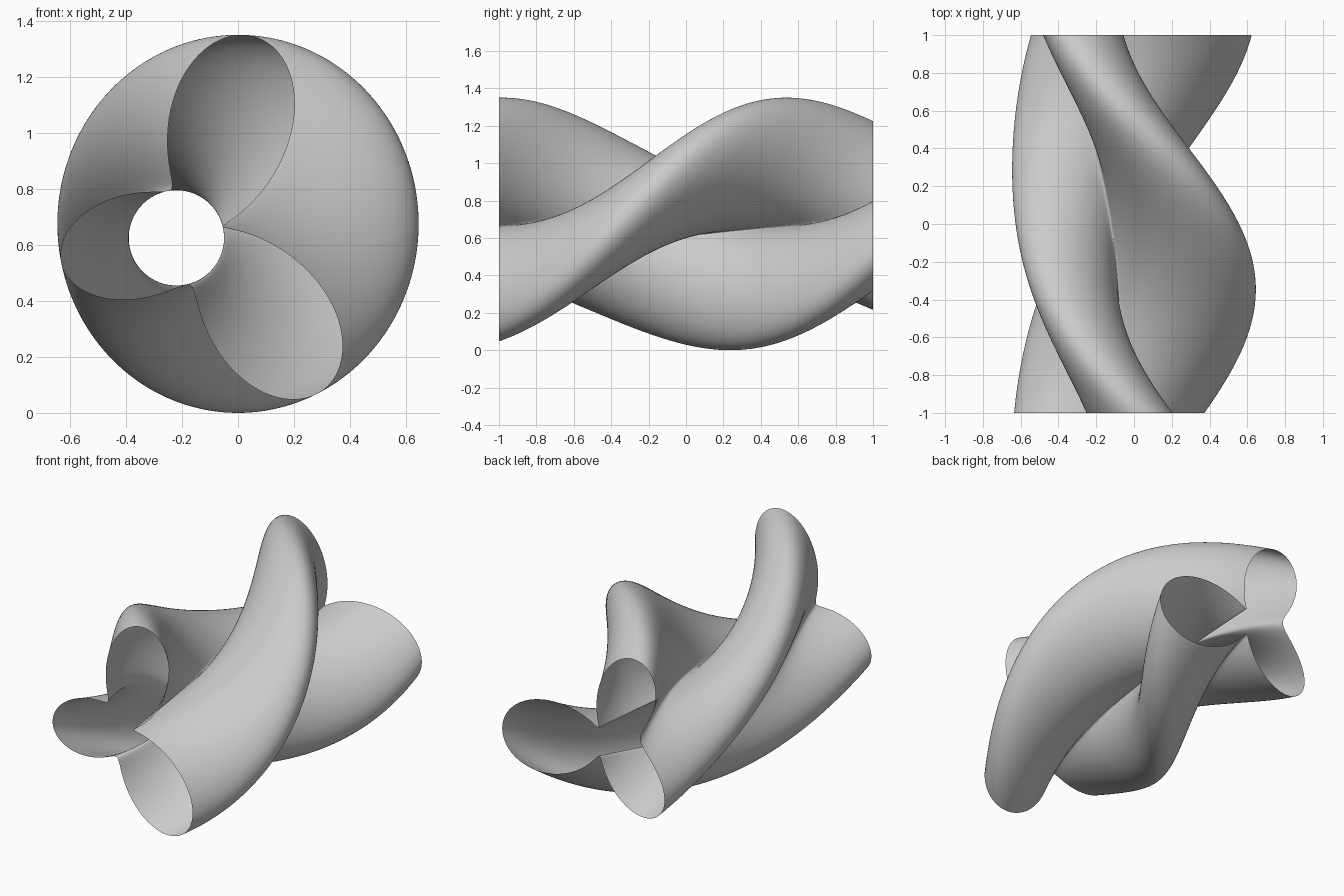
import bpy, bmesh, math

if "Cube" in bpy.data.objects:
    bpy.data.objects.remove(bpy.data.objects["Cube"])

# Three-lobed open tube, twisted along y. Each section swings between an
# off-centre inner circle and a larger outer ellipse (x, z coordinates).
LOBES = 3
START = 71.7            # lobe direction at the front end, degrees
TWIST = 158.0           # total twist front to back, degrees
SEGMENTS, RINGS = 300, 160


def ray_hit(pole, angle, centre, rx, rz):
    """Point where a ray from an inside pole meets an ellipse."""
    dx, dz = math.cos(angle), math.sin(angle)
    px, pz = pole[0] - centre[0], pole[1] - centre[1]
    a = (dx / rx) ** 2 + (dz / rz) ** 2
    b = px * dx / rx ** 2 + pz * dz / rz ** 2
    c = (px / rx) ** 2 + (pz / rz) ** 2 - 1
    t = (-b + math.sqrt(b * b - a * c)) / a
    return pole[0] + t * dx, pole[1] + t * dz


angles = [2 * math.pi * i / SEGMENTS for i in range(SEGMENTS)]
outer = [ray_hit((-0.22, 0.625), a, (0, 0.675), 0.645, 0.675) for a in angles]
inner = [ray_hit((-0.125, 0.65), a, (-0.22, 0.625), 0.17, 0.17) for a in angles]

# Rings of the twisted tube
bm = bmesh.new()
rings = []
for j in range(RINGS + 1):
    f = j / RINGS
    phase = math.radians(START + TWIST * f)
    ring = []
    for a, o, n in zip(angles, outer, inner):
        s = 0.5 + 0.5 * math.cos(LOBES * (a - phase))
        ring.append(bm.verts.new((n[0] + (o[0] - n[0]) * s,
                                  -1 + 2 * f,
                                  n[1] + (o[1] - n[1]) * s)))
    rings.append(ring)

# Skin between rings, ends left open
for r0, r1 in zip(rings, rings[1:]):
    for i in range(SEGMENTS):
        k = (i + 1) % SEGMENTS
        bm.faces.new((r0[i], r0[k], r1[k], r1[i])).smooth = True
bmesh.ops.recalc_face_normals(bm, faces=bm.faces)

mesh = bpy.data.meshes.new("twisted_tube")
bm.to_mesh(mesh)
bm.free()
tube = bpy.data.objects.new("twisted_tube", mesh)
bpy.context.collection.objects.link(tube)
